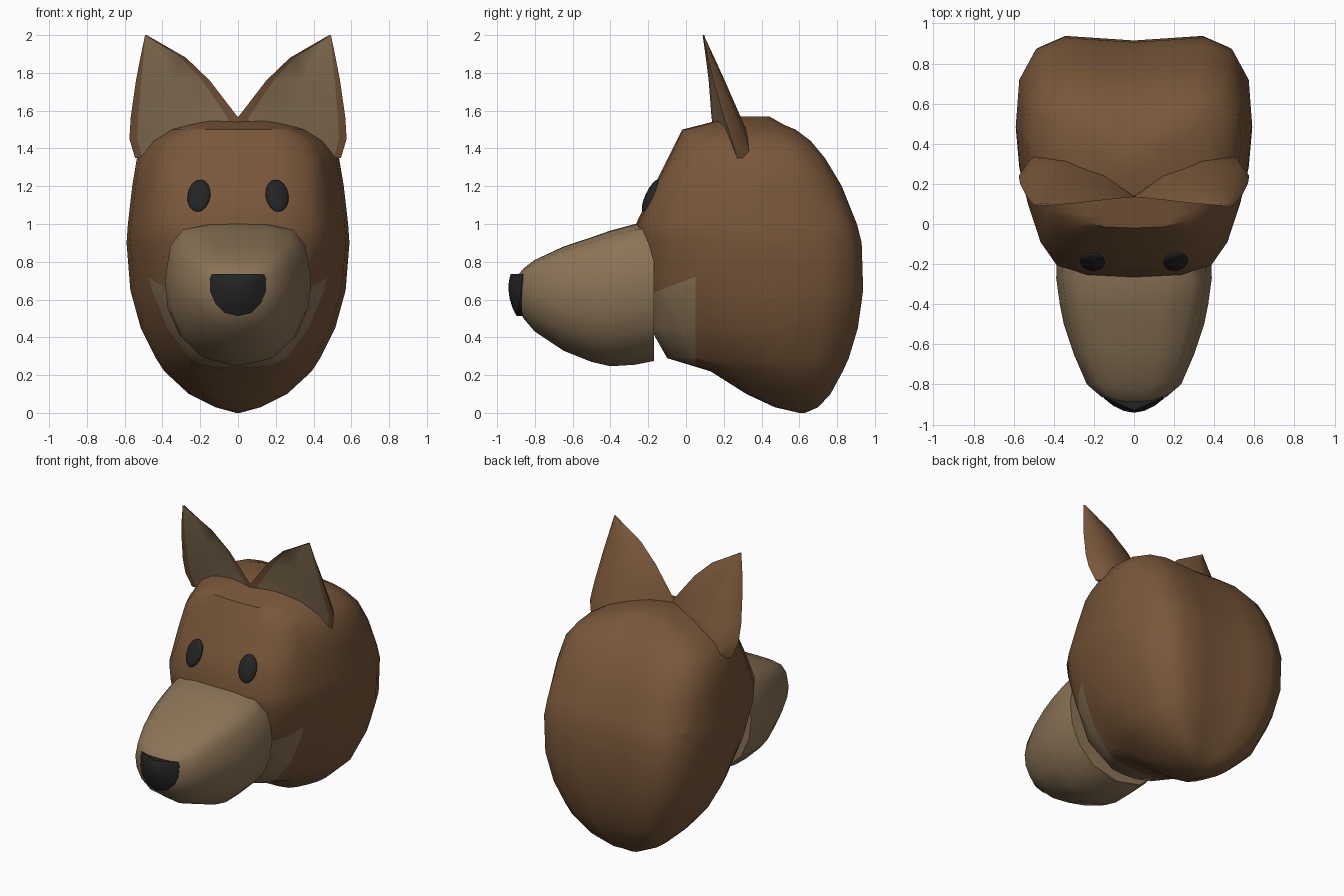
import bpy, bmesh, math
from mathutils import Vector

if "Cube" in bpy.data.objects:
    bpy.data.objects.remove(bpy.data.objects["Cube"])


def material(name, rgb):
    m = bpy.data.materials.new(name)
    m.diffuse_color = (*rgb, 1)
    m.use_nodes = True
    m.node_tree.nodes["Principled BSDF"].inputs["Base Color"].default_value = m.diffuse_color
    return m


BROWN = material("brown_fur", (0.19, 0.095, 0.042))
TAN = material("tan_fur", (0.26, 0.175, 0.095))
BLACK = material("black", (0.017, 0.017, 0.018))


def mirrored(half):
    """Close a half outline (first and last point on x = 0) into a ring."""
    return half + [(-x, y, z) for x, y, z in reversed(half[1:-1])]


def loft(rings):
    bm = bmesh.new()
    rows = [[bm.verts.new(p) for p in r] for r in rings]
    n = len(rows[0])
    for a, b in zip(rows, rows[1:]):
        for i in range(n):
            j = (i + 1) % n
            f = bm.faces.new((a[i], a[j], b[j], b[i]))
            f.material_index = 0
    bm.faces.new(rows[0])
    bm.faces.new(rows[-1])
    return bm


def finish(bm, name, mats, angle=40):
    bmesh.ops.recalc_face_normals(bm, faces=bm.faces)
    me = bpy.data.meshes.new(name)
    bm.to_mesh(me)
    bm.free()
    for m in mats:
        me.materials.append(m)
    ob = bpy.data.objects.new(name, me)
    bpy.context.collection.objects.link(ob)
    bpy.ops.object.select_all(action='DESELECT')
    ob.select_set(True)
    bpy.context.view_layer.objects.active = ob
    bpy.ops.object.shade_smooth_by_angle(angle=math.radians(angle))
    return ob


# Head: horizontal plan outline (x share, front-to-back share), stacked upwards
PLAN = [(0, 0), (.4, .01), (.66, .05), (.8, .15), (.9, .3), (.97, .45),
        (1, .62), (.97, .82), (.83, .95), (.6, 1), (.3, .99), (0, .98)]
# z, front y, back y, half width, front narrowing
LEVELS = [(0, .6, .63, .01, 1), (.03, .47, .7, .12, 1), (.1, .32, .765, .26, .9),
          (.22, .13, .83, .39, .75), (.29, -.1, .862, .435, .6),
          (.45, -.19, .91, .515, .75), (.65, -.2, .938, .57, .9),
          (.9, -.245, .93, .59, 1), (1, -.265, .905, .583, 1),
          (1.2, -.17, .825, .56, 1), (1.35, -.095, .735, .535, 1),
          (1.44, -.05, .66, .47, 1), (1.5, -.02, .58, .37, 1),
          (1.525, .08, .52, .29, 1), (1.57, .25, .44, .15, 1)]
rings = []
for z, yf, yb, hw, k in LEVELS:
    rings.append(mirrored([(u * hw * (k + (1 - k) * min(1, t / .5)),
                            yf + t * (yb - yf), z) for u, t in PLAN]))
bm = loft(rings)

# Pale cheek patch: cut its borders into the head and recolour
cheek_co, cheek_no = Vector((0, .05, .72)), Vector((0, -.09, .24))
for co, no in ((cheek_co, Vector((0, 1, 0))), (cheek_co, cheek_no)):
    bmesh.ops.bisect_plane(bm, geom=bm.verts[:] + bm.edges[:] + bm.faces[:],
                           plane_co=co, plane_no=no)
for f in bm.faces:
    d = f.calc_center_median() - cheek_co
    if d.y < 0 and d.dot(cheek_no) < 0:
        f.material_index = 1
finish(bm, "head", [BROWN, TAN])

# Muzzle: upright cross-sections running from the face to the nose
SECTION = [(0, 1), (.4, .995), (.75, .96), (.92, .85), (1, .6),
           (.96, .4), (.8, .21), (.5, .06), (0, 0)]
# y, top z, bottom z, half width
STATIONS = [(-.17, 1, .275, .385), (-.27, 1, .255, .388), (-.4, .965, .247, .37),
            (-.5, .93, .27, .35), (-.65, .88, .33, .3), (-.8, .81, .43, .235),
            (-.86, .765, .5, .165), (-.885, .735, .55, .11), (-.91, .7, .62, .03)]
rings = [mirrored([(u * hw, y, lo + v * (hi - lo)) for u, v in SECTION])
         for y, hi, lo, hw in STATIONS]
finish(loft(rings), "muzzle", [TAN])

# Nose: shield outline bulging forward
SHIELD = [(0, .735), (.14, .735), (.15, .71), (.147, .64), (.12, .58), (.07, .53), (0, .512)]


def nose_ring(s, back=0):
    pts = []
    for x, z in SHIELD:
        x, z = x * s, .66 + (z - .66) * s
        pts.append((x, -.94 + 3.1 * x * x + 2 * (z - .66) ** 2 + back, z))
    return mirrored(pts)


finish(loft([nose_ring(1, .06), nose_ring(1), nose_ring(.7), nose_ring(.35), nose_ring(.05)]),
       "nose", [BLACK])

# Eyes: flattened balls lying on the forehead slope
for side, name in ((1, "eye_left"), (-1, "eye_right")):
    bpy.ops.mesh.primitive_uv_sphere_add(segments=16, ring_count=8, radius=1,
                                         location=(.207 * side, -.187, 1.15),
                                         rotation=(-.45, 0, .2 * side))
    eye = bpy.context.object
    eye.name = name
    eye.scale = (.062, .025, .094)
    eye.data.materials.append(BLACK)
    bpy.ops.object.shade_smooth()

# Ears: rows of inner edge, rounded brown back, outer edge and pale hollow front
# z, inner x, inner y, outer x, outer y, back y
EAR = [(1.35, 0, .17, .545, .27, .36), (1.45, 0, .15, .575, .24, .34),
       (1.565, 0, .135, .568, .2, .29), (1.76, .15, .12, .54, .145, .205),
       (1.88, .275, .105, .517, .115, .15), (2, .483, .088, .492, .09, .094)]
for side, name in ((1, "ear_left"), (-1, "ear_right")):
    rings = []
    for z, xi, yi, xo, yo, yb in EAR:
        w = xo - xi
        depth = .25 * (yb - yo)
        rings.append([(side * (xi + u * w), y, z) for u, y in (
            (0, yi), (.25, yi + .65 * (yb - yi)), (.6, yb), (.9, yb - .2 * (yb - yo)),
            (1, yo), (.93, yo), (.5, (yi + yo) / 2 + depth), (.1, yi + .01))])
    bm = loft(rings)
    for f in bm.faces:
        if len(f.verts) == 4 and [v.index for v in f.verts]:
            bm.verts.index_update()
            cols = {v.index % 8 for v in f.verts}
            if cols in ({5, 6}, {6, 7}):
                f.material_index = 1
    finish(bm, name, [BROWN, TAN], 45)
